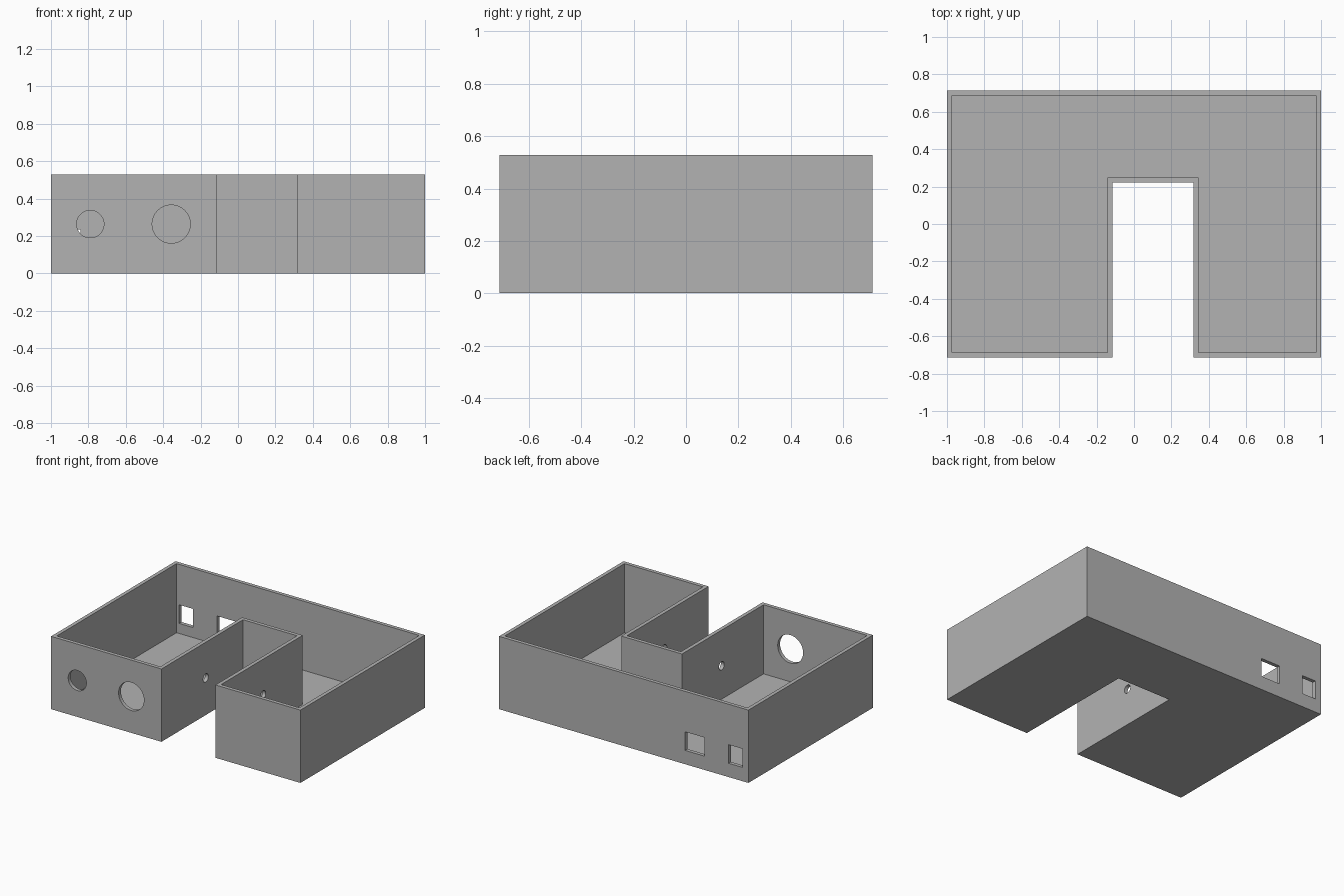
import bpy
import bmesh
from math import radians

WALL = 0.027            # wall and floor thickness
HEIGHT = 0.528
HALF_X, HALF_Y = 1.0, 0.713
NOTCH_L, NOTCH_R, NOTCH_Y = -0.115, 0.318, 0.222

if "Cube" in bpy.data.objects:
    bpy.data.objects.remove(bpy.data.objects["Cube"], do_unlink=True)

grey = bpy.data.materials.new("plain grey")
grey.use_nodes = True
colour = (0.45, 0.45, 0.45, 1)
grey.diffuse_color = colour
grey.node_tree.nodes["Principled BSDF"].inputs["Base Color"].default_value = colour


def u_prism(name, inset, z0, z1):
    """U-shaped footprint, moved inwards by inset, extruded from z0 to z1."""
    x, y = HALF_X - inset, HALF_Y - inset
    left, right, top = NOTCH_L - inset, NOTCH_R + inset, NOTCH_Y + inset
    outline = [(-x, -y), (left, -y), (left, top), (right, top),
               (right, -y), (x, -y), (x, y), (-x, y)]
    bm = bmesh.new()
    base = bm.faces.new([bm.verts.new((px, py, z0)) for px, py in outline])
    grown = bmesh.ops.extrude_face_region(bm, geom=[base])["geom"]
    verts = [v for v in grown if isinstance(v, bmesh.types.BMVert)]
    bmesh.ops.translate(bm, verts=verts, vec=(0, 0, z1 - z0))
    bmesh.ops.recalc_face_normals(bm, faces=bm.faces)
    mesh = bpy.data.meshes.new(name)
    bm.to_mesh(mesh)
    bm.free()
    mesh.materials.append(grey)
    obj = bpy.data.objects.new(name, mesh)
    bpy.context.collection.objects.link(obj)
    return obj


def cut(target, cutter):
    """Subtract the cutter from the target, then discard it."""
    cutter.hide_render = True
    mod = target.modifiers.new("cut", "BOOLEAN")
    mod.operation, mod.solver, mod.object = "DIFFERENCE", "EXACT", cutter
    bpy.ops.object.select_all(action="DESELECT")
    target.select_set(True)
    bpy.context.view_layer.objects.active = target
    bpy.ops.object.modifier_apply(modifier=mod.name)
    bpy.data.objects.remove(cutter, do_unlink=True)


def round_hole(target, radius, location, rotation):
    bpy.ops.mesh.primitive_cylinder_add(vertices=48, radius=radius, depth=WALL * 4,
                                        location=location, rotation=rotation)
    cutter = bpy.context.object
    cutter.data.materials.append(grey)
    cut(target, cutter)


def window(target, x0, x1, z0, z1):
    bpy.ops.mesh.primitive_cube_add(size=1, location=((x0 + x1) / 2, HALF_Y, (z0 + z1) / 2))
    cutter = bpy.context.object
    cutter.scale = (x1 - x0, WALL * 4, z1 - z0)
    cutter.data.materials.append(grey)
    cut(target, cutter)


# Open-topped tray with a hollow interior
tray = u_prism("open_tray", 0, 0, HEIGHT)
cut(tray, u_prism("hollow", WALL, WALL, HEIGHT + 0.1))

# Round openings in the front wall
for x, radius in ((-0.79, 0.073), (-0.357, 0.102)):
    round_hole(tray, radius, (x, -HALF_Y, HEIGHT / 2), (radians(90), 0, 0))

# Small holes facing each other across the notch
for x in (NOTCH_L - WALL / 2, NOTCH_R + WALL / 2):
    round_hole(tray, 0.03, (x, -0.205, HEIGHT / 2 + 0.005), (0, radians(90), 0))

# Rectangular openings in the back wall
for x0, x1 in ((-0.953, -0.842), (-0.648, -0.493)):
    window(tray, x0, x1, 0.1, 0.235)

tray.select_set(True)
bpy.context.view_layer.objects.active = tray
bpy.ops.object.shade_smooth_by_angle(angle=radians(30))
